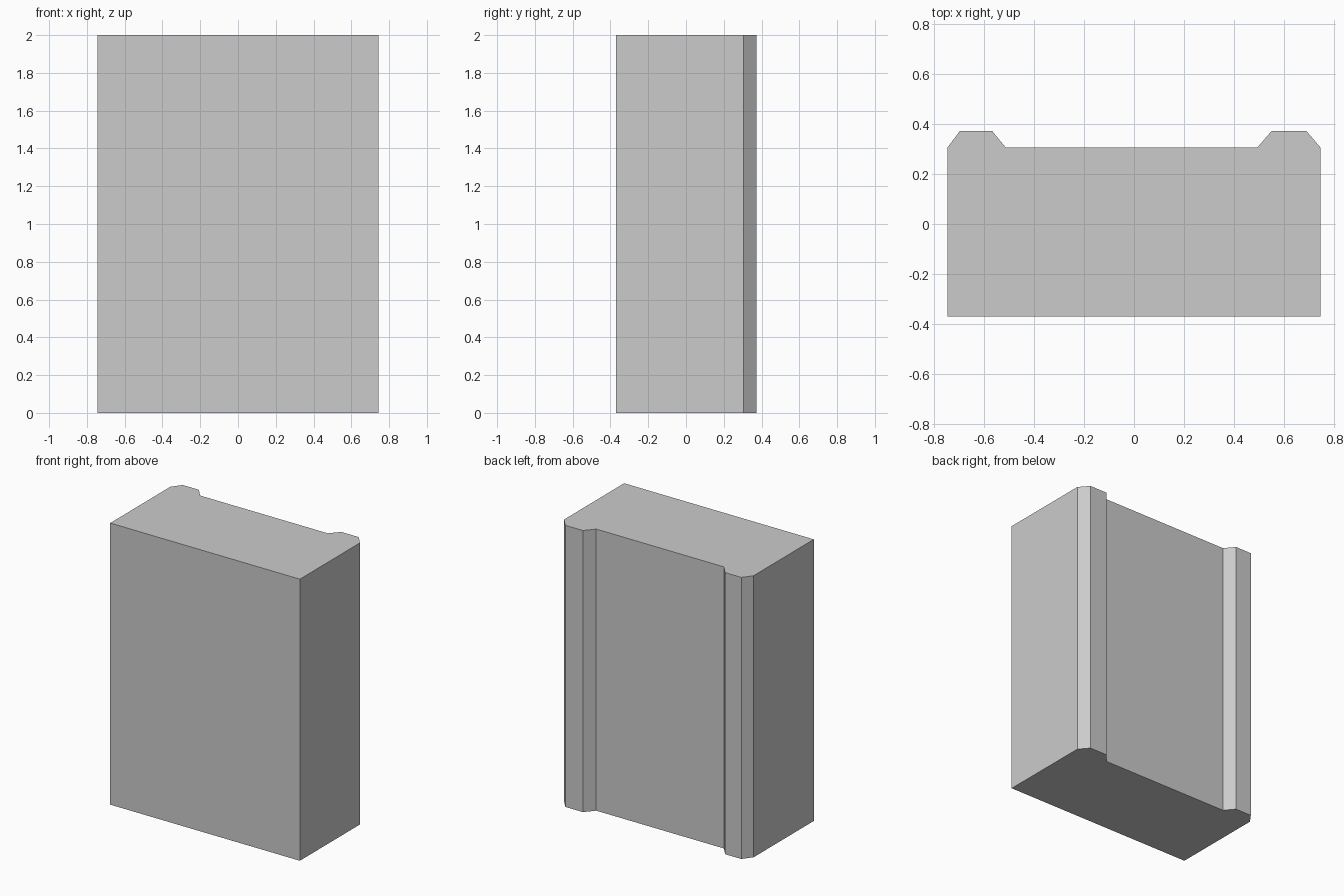
import bpy, bmesh

if "Cube" in bpy.data.objects:
    bpy.data.objects.remove(bpy.data.objects["Cube"])

HEIGHT = 2.0

# Plan outline: flat front slab with a chamfered rib at each rear corner
outline = [
    (-0.745, -0.37), (0.745, -0.37),
    (0.745, 0.305), (0.688, 0.372), (0.55, 0.372), (0.492, 0.305),
    (-0.512, 0.305), (-0.567, 0.372), (-0.695, 0.372), (-0.745, 0.305),
]


def extrude_outline(name, points, height):
    bm = bmesh.new()
    base = bm.faces.new([bm.verts.new((x, y, 0)) for x, y in points])
    result = bmesh.ops.extrude_face_region(bm, geom=[base], use_keep_orig=True)
    top = [v for v in result["geom"] if isinstance(v, bmesh.types.BMVert)]
    bmesh.ops.translate(bm, vec=(0, 0, height), verts=top)
    bmesh.ops.recalc_face_normals(bm, faces=bm.faces)
    mesh = bpy.data.meshes.new(name)
    bm.to_mesh(mesh)
    bm.free()
    obj = bpy.data.objects.new(name, mesh)
    bpy.context.collection.objects.link(obj)
    return obj


# Ribbed wall block, flat shaded
extrude_outline("ribbed_wall_block", outline, HEIGHT)
